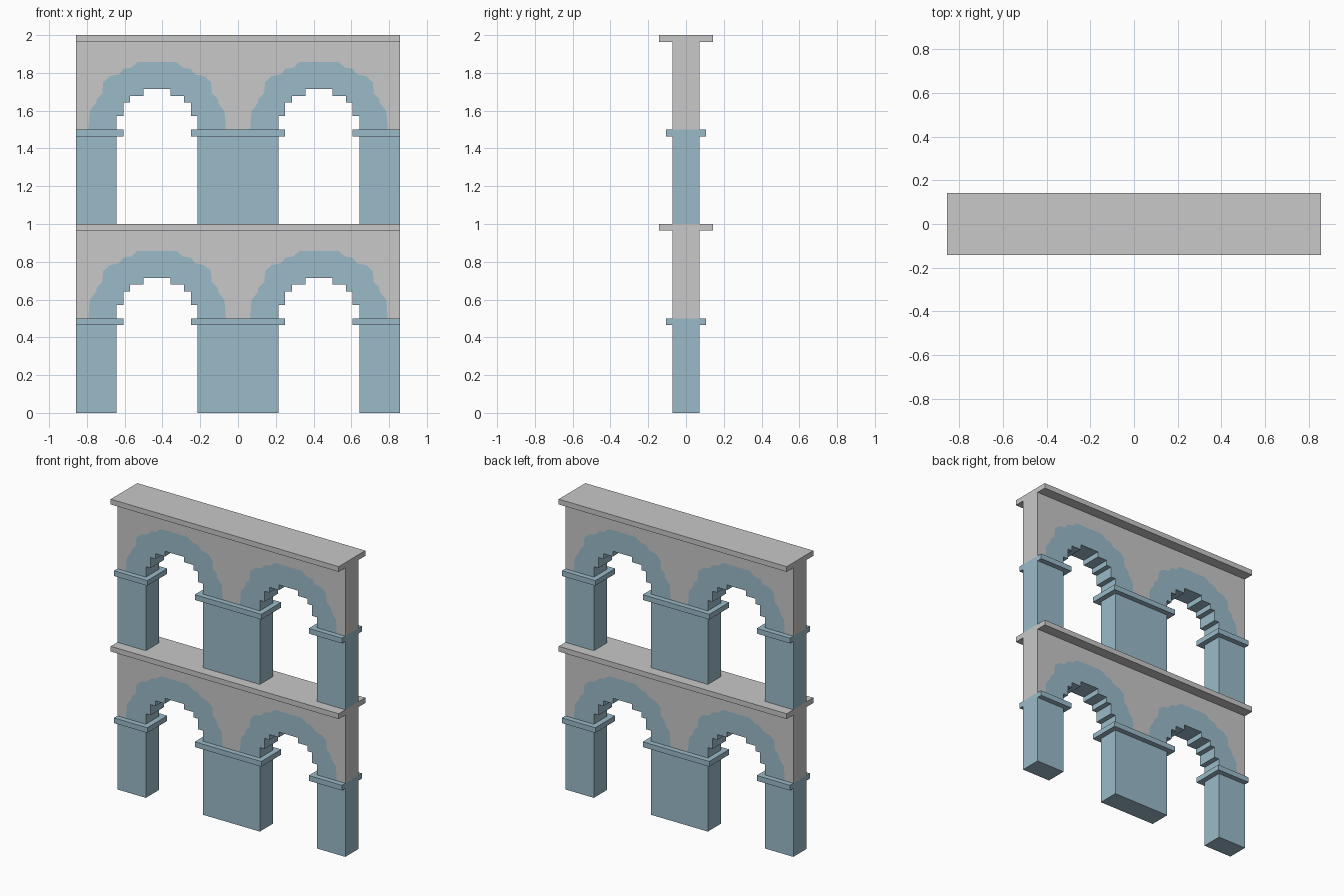
import bpy

if "Cube" in bpy.data.objects:
    bpy.data.objects.remove(bpy.data.objects["Cube"])

U = 1 / 28          # block size: one storey is 28 blocks tall


def material(name, rgb):
    m = bpy.data.materials.new(name)
    m.diffuse_color = (*rgb, 1)
    m.use_nodes = True
    m.node_tree.nodes["Principled BSDF"].inputs["Base Color"].default_value = m.diffuse_color
    return m


GREY = material("grey stone", (0.578, 0.578, 0.578))
BLUE = material("blue stone", (0.328, 0.497, 0.584))


def prism(name, pts, half_depth, mat, z0=0, walls=None):
    """Extrude a counter-clockwise (x, z) profile through y; walls picks the edges that get a side."""
    n = len(pts)
    verts = [(x * U, y * U, (z + z0) * U) for y in (-half_depth, half_depth) for x, z in pts]
    faces = [list(range(n)), list(range(2 * n - 1, n - 1, -1))]
    for i in range(n) if walls is None else walls:
        j = (i + 1) % n
        faces.append([i, i + n, j + n, j])
    mesh = bpy.data.meshes.new(name)
    mesh.from_pydata(verts, [], faces)
    mesh.materials.append(mat)
    obj = bpy.data.objects.new(name, mesh)
    bpy.context.collection.objects.link(obj)
    return obj


def box(name, x0, x1, za, zb, half_depth, mat, z0):
    prism(name, [(x0, za), (x1, za), (x1, zb), (x0, zb)], half_depth, mat, z0)


def arch(half, cx):
    """Mirror a right half outline (springing to crown) into a left-to-right arch."""
    left = [(cx - x, 14 + z) for x, z in half]
    right = [(cx + x, 14 + z) for x, z in reversed(half)]
    return left + right


# Stepped opening and chamfered outer edge of the arch ring
INNER = [(6, 0), (6, 2), (5, 2), (5, 4), (4, 4), (4, 5), (2, 5), (2, 6)]
OUTER = [(10.2, 0), (10, 2.7), (9, 4), (9, 4.5), (8.1, 5.4), (8, 7),
         (7, 7.9), (5.6, 8.2), (5, 9), (3.8, 9.2), (2.9, 10)]

for storey, z0 in (("lower", 0), ("upper", 28)):
    # Piers with projecting imposts
    for side, x0, x1, i0, i1 in (("left", -24, -18, -24, -17),
                                 ("middle", -6, 6, -7, 7),
                                 ("right", 18, 24, 17, 24)):
        box(f"{storey}_{side}_pier", x0, x1, 0, 13, 2, BLUE, z0)
        box(f"{storey}_{side}_impost", i0, i1, 13, 14, 3, BLUE, z0)

    # Arch rings: faces front and back, plus the stepped soffit
    for side, cx in (("left", -12), ("right", 12)):
        outer, inner = arch(OUTER, cx)[::-1], arch(INNER, cx)
        k = len(outer)
        prism(f"{storey}_{side}_arch_ring", outer + inner, 2, BLUE, z0,
              range(k, k + len(inner) - 1))

    # Wall around the rings, closed at its two ends
    wall = [(-24, 14)] + arch(OUTER, -12) + arch(OUTER, 12) + [(24, 14), (24, 27), (-24, 27)]
    n = len(wall)
    prism(f"{storey}_wall", wall, 2, GREY, z0, (n - 3, n - 1))

    # Cornice slab
    box(f"{storey}_cornice", -24, 24, 27, 28, 4, GREY, z0)
